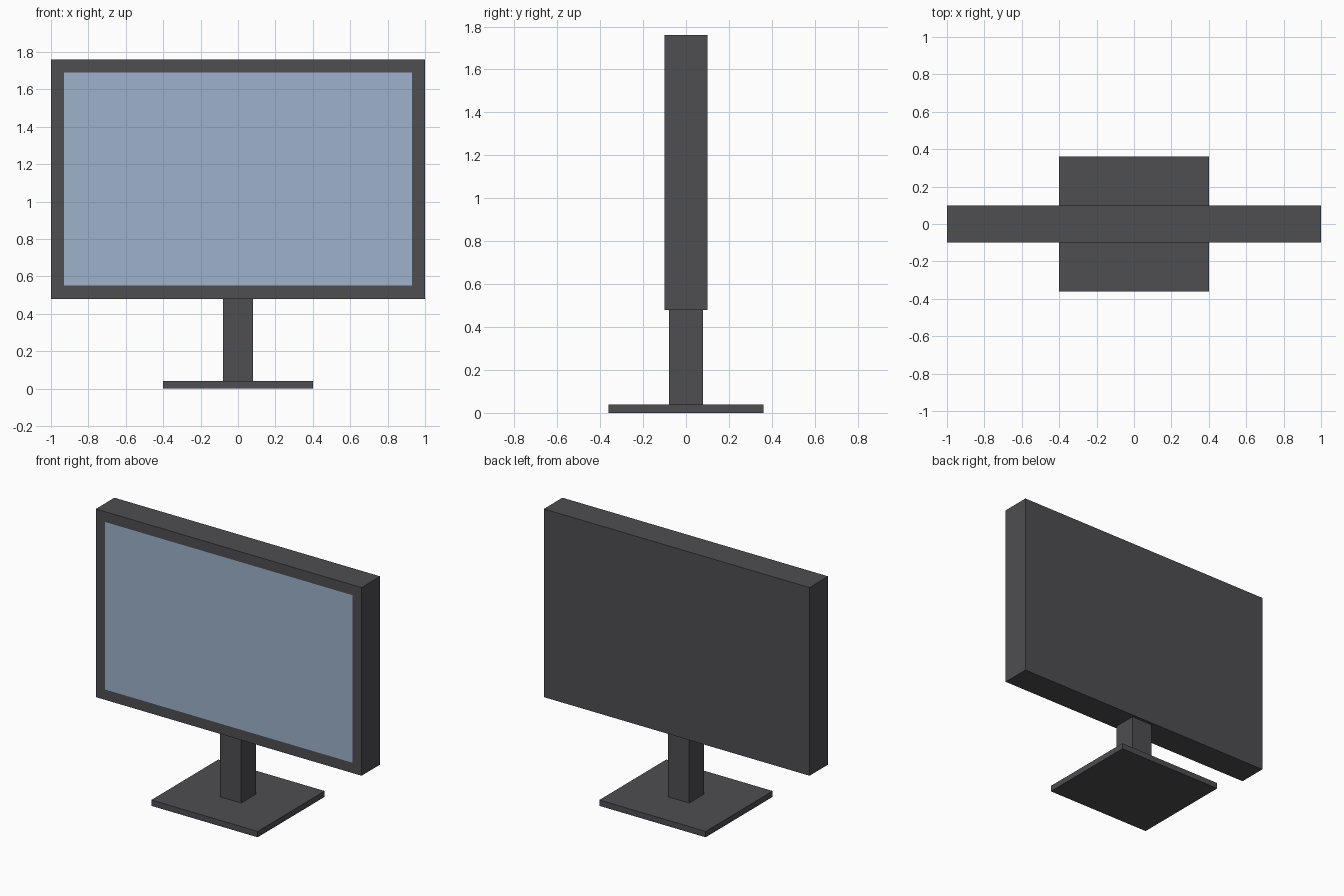
import bpy, bmesh
from mathutils import Vector

if "Cube" in bpy.data.objects:
    bpy.data.objects.remove(bpy.data.objects["Cube"])


def srgb(r, g, b):
    lin = lambda c: c / 12.92 if c <= 0.04045 else ((c + 0.055) / 1.055) ** 2.4
    return (*(lin(c / 255) for c in (r, g, b)), 1)


def material(name, colour):
    m = bpy.data.materials.new(name)
    m.diffuse_color = colour
    m.use_nodes = True
    m.node_tree.nodes["Principled BSDF"].inputs["Base Color"].default_value = m.diffuse_color
    return m


dark = material("dark_plastic", srgb(78, 77, 81))
glass = material("screen_blue", srgb(157, 178, 203))


def box(name, half_x, half_y, z0, z1, screen_border=0):
    """Box centred on x and y; optionally inset the front face as a screen."""
    bm = bmesh.new()
    bmesh.ops.create_cube(bm, size=1)
    bmesh.ops.scale(bm, vec=(2 * half_x, 2 * half_y, z1 - z0), verts=bm.verts)
    bmesh.ops.translate(bm, vec=(0, 0, (z0 + z1) / 2), verts=bm.verts)
    bm.normal_update()
    if screen_border:
        front = min(bm.faces, key=lambda f: f.calc_center_median().y)
        bmesh.ops.inset_region(bm, faces=[front], thickness=screen_border, use_even_offset=True)
        front.material_index = 1
    me = bpy.data.meshes.new(name)
    bm.to_mesh(me)
    bm.free()
    me.materials.append(dark)
    if screen_border:
        me.materials.append(glass)
    ob = bpy.data.objects.new(name, me)
    bpy.context.collection.objects.link(ob)
    return ob


# Stand
box("base_plate", 0.40, 0.36, 0.0, 0.04)
box("neck", 0.08, 0.08, 0.04, 0.48)
# Housing with the screen inset in its front face
box("display_housing", 1.0, 0.10, 0.48, 1.76, screen_border=0.07)
